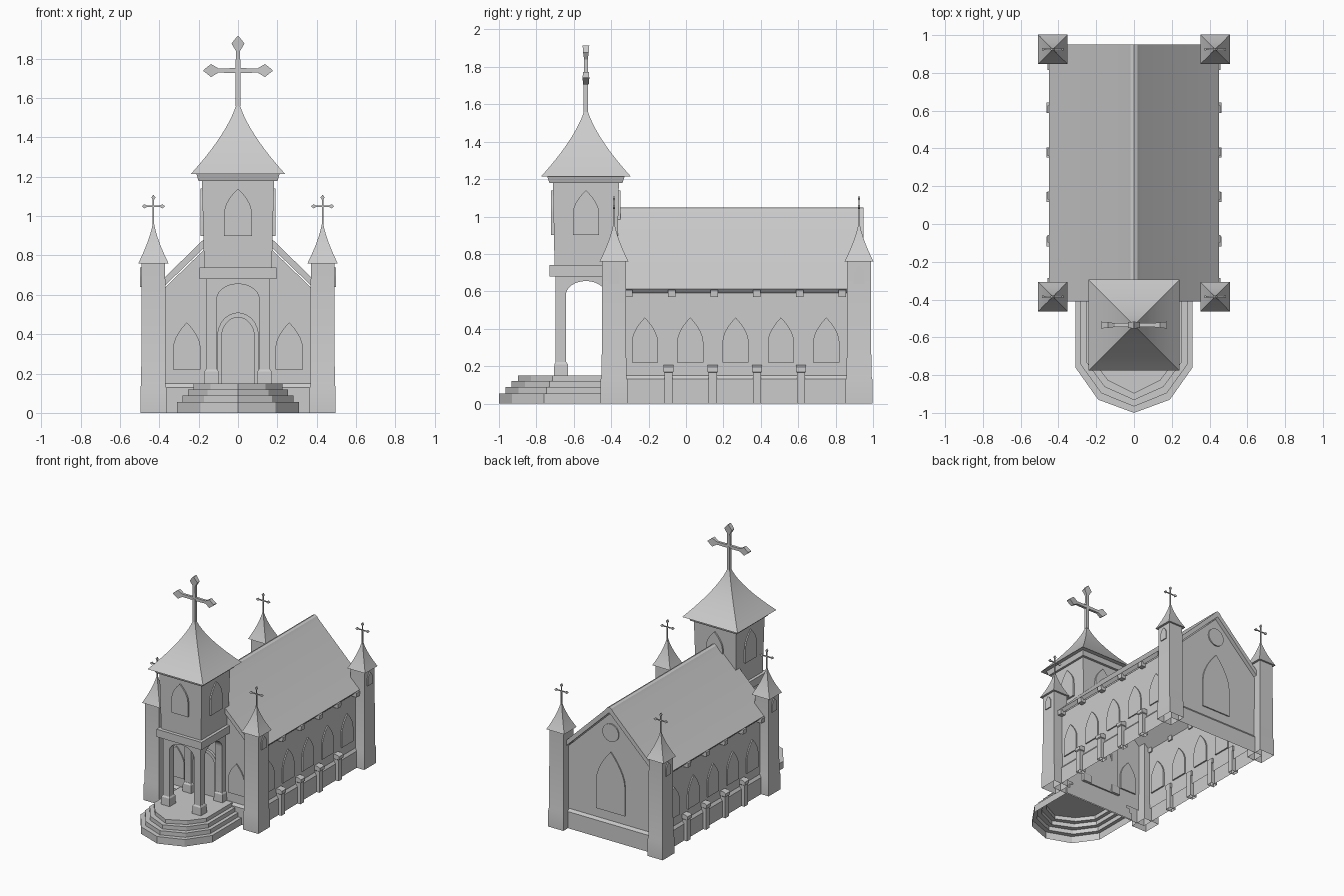
import bpy, bmesh
from math import sin, cos, pi, radians
from mathutils import Matrix, Vector

if "Cube" in bpy.data.objects:
    bpy.data.objects.remove(bpy.data.objects["Cube"])

stone = bpy.data.materials.new("grey_stone")
stone.use_nodes = True
GREY = (0.6, 0.6, 0.6, 1)
stone.diffuse_color = GREY
stone.node_tree.nodes["Principled BSDF"].inputs["Base Color"].default_value = GREY
parts = []


def finish(name, bm):
    bmesh.ops.recalc_face_normals(bm, faces=bm.faces)
    mesh = bpy.data.meshes.new(name)
    bm.to_mesh(mesh)
    bm.free()
    mesh.materials.append(stone)
    obj = bpy.data.objects.new(name, mesh)
    bpy.context.collection.objects.link(obj)
    parts.append(obj)
    return obj


def loft(name, rings, bottom=True, matrix=None):
    """Skin a stack of point rings, capped on top and optionally below."""
    bm = bmesh.new()
    loops = [[bm.verts.new(p) for p in ring] for ring in rings]
    n = len(loops[0])
    for a, b in zip(loops, loops[1:]):
        for i in range(n):
            j = (i + 1) % n
            bm.faces.new((a[i], a[j], b[j], b[i]))
    bm.faces.new(loops[-1])
    if bottom:
        bm.faces.new(loops[0][::-1])
    if matrix:
        bm.transform(matrix)
    return finish(name, bm)


def rect(cx, cy, hx, hy, z):
    return [(cx + a * hx, cy + b * hy, z) for a, b in ((-1, -1), (1, -1), (1, 1), (-1, 1))]


def prism(name, pts, depth, loc, angle=0):
    """Extrude an x-z outline from loc inwards; at angle 0 it faces the front."""
    bm = bmesh.new()
    face = bm.faces.new([bm.verts.new((x, 0, z)) for x, z in pts])
    ext = bmesh.ops.extrude_face_region(bm, geom=[face])["geom"]
    bmesh.ops.translate(bm, vec=(0, depth, 0), verts=[v for v in ext if isinstance(v, bmesh.types.BMVert)])
    if not face.is_valid or len(bm.faces) < len(pts) + 2:
        bottom = [v for v in bm.verts if abs(v.co.y) < 1e-6]
        bmesh.ops.contextual_create(bm, geom=bottom)
    bm.transform(Matrix.Translation(Vector(loc)) @ Matrix.Rotation(radians(angle), 4, "Z"))
    return finish(name, bm)


def arch(w, z0, spring, top, pointed=True, steps=8):
    """Arched outline, from the right foot over to the left foot."""
    side = [(w, z0)]
    for i in range(steps):
        a = i / steps * pi / 2
        x = w * (1 - sin(a) ** 1.8) if pointed else w * cos(a)
        side.append((x, spring + (top - spring) * sin(a)))
    return side + [(0, top)] + [(-x, z) for x, z in reversed(side)]


def spire(name, cx, cy, half, z0, z1, steps=10):
    rings = []
    for i in range(steps + 1):
        t = i / steps
        h = max(half * (1 - t) ** 1.5, 0.03 * half)
        rings.append(rect(cx, cy, h, h, z0 + (z1 - z0) * t))
    loft(name, rings)


def cross(name, cx, cy, z, scale, foot):
    # Flared arms to both sides and above, plain shaft below
    arm = [(0, .012, .010), (.10, .011, .010), (.137, .033, .015), (.175, .003, .018)]
    rings = [rect(0, 0, w, d, dist) for dist, w, d in arm]
    base = Matrix.Translation((cx, cy, z)) @ Matrix.Scale(scale, 4)
    for label, ang in (("top", 0), ("left", 90), ("right", -90)):
        loft(f"{name}_{label}", rings, True, base @ Matrix.Rotation(radians(ang), 4, "Y"))
    r = .012 * scale
    loft(f"{name}_shaft", [rect(cx, cy, r, r, foot), rect(cx, cy, r, r, z)])


# Nave: plinth, gabled walls and roof
NY, NH, NX = .27, .655, .415
loft("nave_plinth", [rect(0, NY, .43, NH + .015, 0), rect(0, NY, .43, NH + .015, .13),
                     rect(0, NY, NX, NH, .15)], False).data
nave = prism("nave_walls", [(-NX, .1), (NX, .1), (NX, .595), (0, .995), (-NX, .595)],
             2 * NH, (0, NY - NH, 0))
roof = [(.45, .613), (.035, 1.018), (.018, 1.04), (0, 1.048)]
roof_outline = roof + [(-x, z) for x, z in roof[-2::-1]] + [(-.43, .59), (0, 1.005), (.43, .59)]
prism("nave_roof", roof_outline, 1.36, (0, -.41, 0))

# The shell is open underneath
for obj, test in ((nave, lambda f: f.normal.z < -.9),
                  (bpy.data.objects["nave_plinth"], lambda f: abs(f.normal.z) > .9)):
    bm = bmesh.new()
    bm.from_mesh(obj.data)
    bmesh.ops.delete(bm, geom=[f for f in bm.faces if test(f)], context="FACES_ONLY")
    bm.to_mesh(obj.data)
    bm.free()

# Side windows, buttresses and rafter ends
window = arch(.07, .22, .33, .46)
for side, s, ang in (("left", 1, 90), ("right", -1, -90)):
    for i in range(5):
        prism(f"{side}_window_{i + 1}", window, .02, (s * (NX + .009), -.22 + i * .2425, 0), ang)
    for i in range(4):
        y = -.093 + i * .236
        rings = [rect(s * (.4 + out) / 2, y, (out - .4) / 2, hy, z) for out, hy, z in
                 ((.455, .022, 0), (.455, .022, .165), (.463, .027, .17), (.463, .027, .195), (.445, .027, .205))]
        loft(f"{side}_buttress_{i + 1}", rings, False)
    for i in range(6):
        y = -.305 + i * .228
        loft(f"{side}_rafter_end_{i + 1}", [rect(s * .43, y, .024, .02, .57), rect(s * .43, y, .027, .02, .606)])

# Front windows and doorway
front = NY - NH
for side, x in (("left", .26), ("right", -.26)):
    prism(f"front_{side}_window", window, .02, (x, front - .009, 0))
door_inner = arch(.082, .15, .39, .485, False)
prism("door_frame", arch(.105, .15, .39, .51, False) + door_inner[::-1], .03, (0, front - .02, 0))
prism("door", door_inner, .02, (0, front - .008, 0))

# Back windows
back = NY + NH
prism("back_window", arch(.125, .22, .44, .69), .02, (0, back + .009, 0), 180)
prism("back_round_window", [(.07 * cos(i * pi / 12), .84 + .07 * sin(i * pi / 12)) for i in range(24)],
      .02, (0, back + .009, 0), 180)

# Corner turrets
for end, y in (("front", -.385), ("back", .925)):
    for side, s, ang in (("left", 1, 90), ("right", -1, -90)):
        x, name = s * .43, f"{end}_{side}_turret"
        loft(name, [rect(x, y, .066, .072, 0), rect(x, y, .066, .072, .125),
                    rect(x, y, .062, .066, .15), rect(x, y, .06, .063, .76)], False)
        spire(f"{name}_roof", x, y, .077, .76, .99)
        cross(f"{name}_cross", x, y, 1.05, .33, .96)
        prism(f"{name}_window", arch(.03, .64, .69, .74), .02, (x + s * .068, y, 0), ang)

# Entrance steps, a hollow stepped shell
plan = [(.31, -.39), (.31, -.76), (.19, -.93), (0, -1)]
plan += [(-x, y) for x, y in plan[-2::-1]]
rings, z = [], 0
for i, top in enumerate((.055, .088, .12, .15)):
    k = 1 - i * .09
    step = [(x * k, max(y, -.39) if y > -.4 else y + i * .034 * (1 if y < -.9 else .45)) for x, y in plan]
    rings += [[(x, y, z) for x, y in step], [(x, y, top) for x, y in step]]
    z = top
loft("entrance_steps", rings, False)

# Open porch: arched frames on column bases, with a slab above
TY = -.535
H = .162
opening = arch(.107, .15, .58, .655, False)
for name, half, x, y, ang in (("front", H, 0, TY - H, 0), ("back", H, 0, TY + H, 180),
                              ("left", H - .001, H - .001, TY, 90), ("right", H - .001, .001 - H, TY, -90)):
    outline = [(half, .15), (half, .69), (-half, .69), (-half, .15)] + opening[::-1]
    prism(f"porch_{name}_arch", outline, .055, (x, y, 0), ang)
for i, (a, b) in enumerate(((-1, -1), (1, -1), (1, 1), (-1, 1))):
    cx, cy = a * .135, TY + b * .133
    loft(f"column_base_{i + 1}", [rect(cx, cy, .038, .038, .15), rect(cx, cy, .036, .036, .21),
                                  rect(cx, cy, .028, .028, .222)])
loft("porch_slab", [rect(0, TY, .195, .195, .68), rect(0, TY, .195, .195, .74)])

# Bell tower
loft("bell_tower", [rect(0, TY, .172, .168, .74), rect(0, TY, .183, .176, 1.18)])
for name, x, y, ang in (("front", 0, -.186, 0), ("left", .19, 0, 90), ("back", 0, .186, 180), ("right", -.19, 0, -90)):
    prism(f"tower_{name}_window", arch(.07, .90, 1.02, 1.14), .025, (x, TY + y, 0), ang)
loft("tower_cornice", [rect(0, TY, .2, .195, 1.178), rect(0, TY, .212, .207, 1.216)])
spire("tower_roof", 0, TY, .24, 1.214, 1.61, 16)
cross("tower_cross", 0, TY, 1.74, 1, 1.56)

# Smooth the curved roofs while keeping edges sharp
bpy.ops.object.select_all(action="DESELECT")
for obj in parts:
    obj.select_set(True)
bpy.context.view_layer.objects.active = parts[0]
bpy.ops.object.shade_smooth_by_angle(angle=radians(25))
